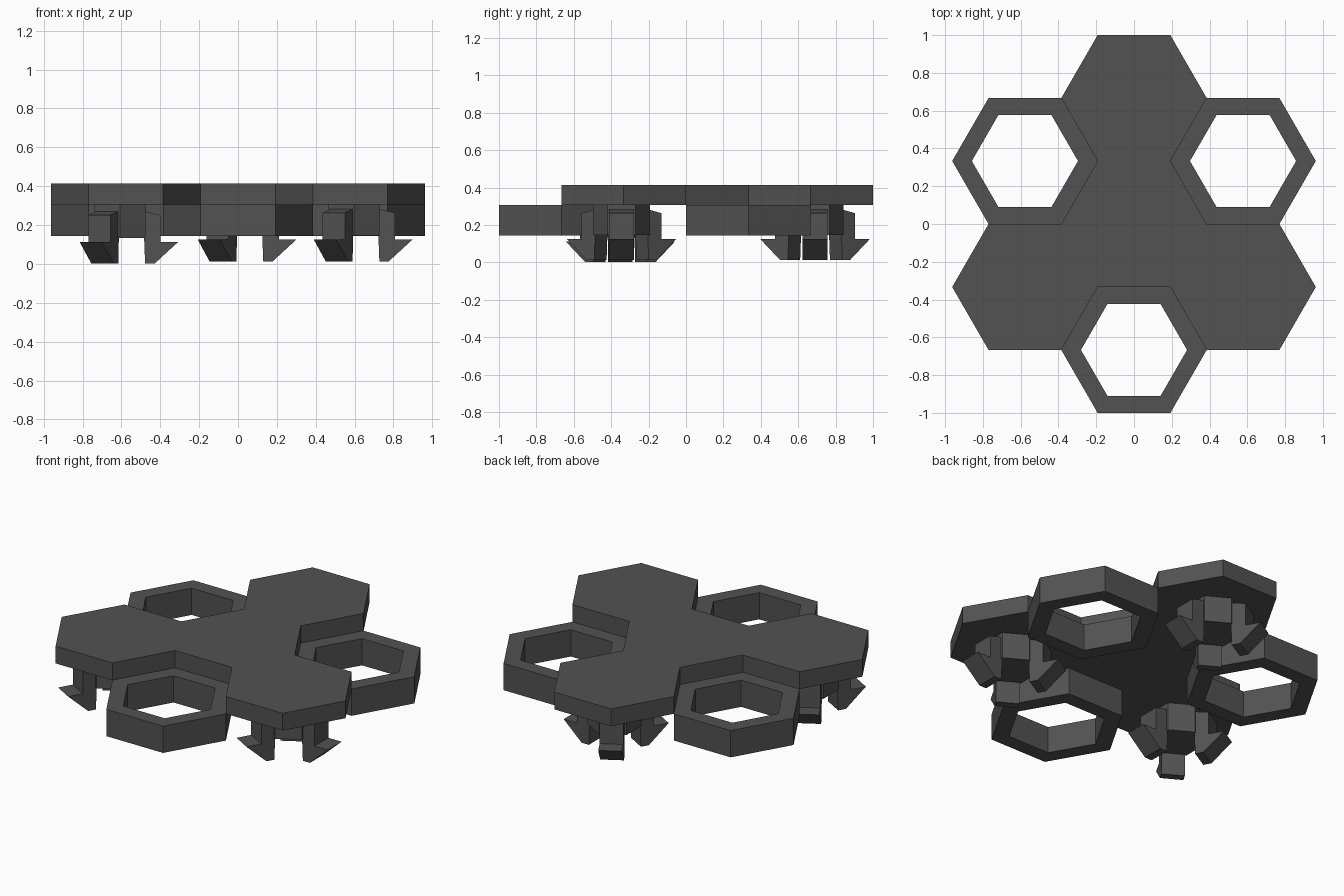
import bpy
import bmesh
import math
from mathutils import Matrix, Vector

if "Cube" in bpy.data.objects:
    bpy.data.objects.remove(bpy.data.objects["Cube"])

R = 0.385                       # hexagon corner radius
A = R * math.sqrt(3) / 2        # hexagon centre-to-edge distance

charcoal = bpy.data.materials.new("charcoal plastic")
charcoal.diffuse_color = (0.085, 0.085, 0.085, 1)
charcoal.use_nodes = True
charcoal.node_tree.nodes["Principled BSDF"].inputs["Base Color"].default_value = charcoal.diffuse_color


def finish(name, bm):
    bmesh.ops.recalc_face_normals(bm, faces=bm.faces)
    mesh = bpy.data.meshes.new(name)
    bm.to_mesh(mesh)
    bm.free()
    mesh.materials.append(charcoal)
    ob = bpy.data.objects.new(name, mesh)
    bpy.context.collection.objects.link(ob)
    return ob


def hexagon(radius, centre=(0, 0), start=0):
    return [(centre[0] + radius * math.cos(math.radians(start + 60 * i)),
             centre[1] + radius * math.sin(math.radians(start + 60 * i)))
            for i in range(6)]


def extrude(bm, points, direction):
    face = bm.faces.new([bm.verts.new(p) for p in points])
    new = bmesh.ops.extrude_face_region(bm, geom=[face])["geom"]
    verts = [v for v in new if isinstance(v, bmesh.types.BMVert)]
    bmesh.ops.translate(bm, verts=verts, vec=direction)


def prism(name, outline, z0, z1):
    bm = bmesh.new()
    extrude(bm, [(x, y, z0) for x, y in outline], (0, 0, z1 - z0))
    return finish(name, bm)


def hex_ring(name, centre, z0, z1):
    bm = bmesh.new()
    loops = [[bm.verts.new((x, y, z)) for x, y in hexagon(r, centre)]
             for r, z in ((R, z0), (R, z1), (0.281, z1), (0.281, z0))]
    for k in range(4):
        a, b = loops[k], loops[(k + 1) % 4]
        for i in range(6):
            j = (i + 1) % 6
            bm.faces.new((a[i], a[j], b[j], b[i]))
    return finish(name, bm)


def hook(name, centre, angle, dz):
    # stem with sloping shoulder and outward barb
    profile = [(0.125, 0.284), (0.21, 0.263), (0.21, 0.125),
               (0.30, 0.125), (0.178, 0.013), (0.13, 0.013), (0.125, 0.14)]
    bm = bmesh.new()
    extrude(bm, [(x, -0.066, z) for x, z in profile], (0, 0.132, 0))
    move = (Matrix.Translation(Vector((centre[0], centre[1], dz)))
            @ Matrix.Rotation(math.radians(angle), 4, 'Z'))
    bmesh.ops.transform(bm, matrix=move, verts=bm.verts)
    return finish(name, bm)


# three-armed top plate: outline of one arm repeated around the centre
arm = [(R / 2, A), (R, 2 * A), (R / 2, 3 * A),
       (-R / 2, 3 * A), (-R, 2 * A), (-R / 2, A)]
outline = []
for turn in (0, 120, 240):
    rot = Matrix.Rotation(math.radians(turn), 2)
    outline += [tuple(rot @ Vector(p)) for p in arm]
prism("top_plate", outline, 0.307, 0.413)

# open hexagon rings between the arms
for i, ang in enumerate((30, 150, 270)):
    a = math.radians(ang)
    hex_ring(f"open_ring_{i}", (2 * A * math.cos(a), 2 * A * math.sin(a)),
             0.143, 0.307)

# hexagonal peg with three snap hooks under each arm; one sits slightly lower
for i, (ang, dist, dz) in enumerate(((90, 0.69, 0), (210, 0.702, -0.012),
                                     (330, 0.69, 0))):
    a = math.radians(ang)
    c = (dist * math.cos(a), dist * math.sin(a))
    prism(f"peg_{i}", hexagon(0.152, c, 30), 0.146 + dz, 0.312)
    for j, turn in enumerate((0, 120, 240)):
        hook(f"snap_hook_{i}_{j}", c, turn, dz)
